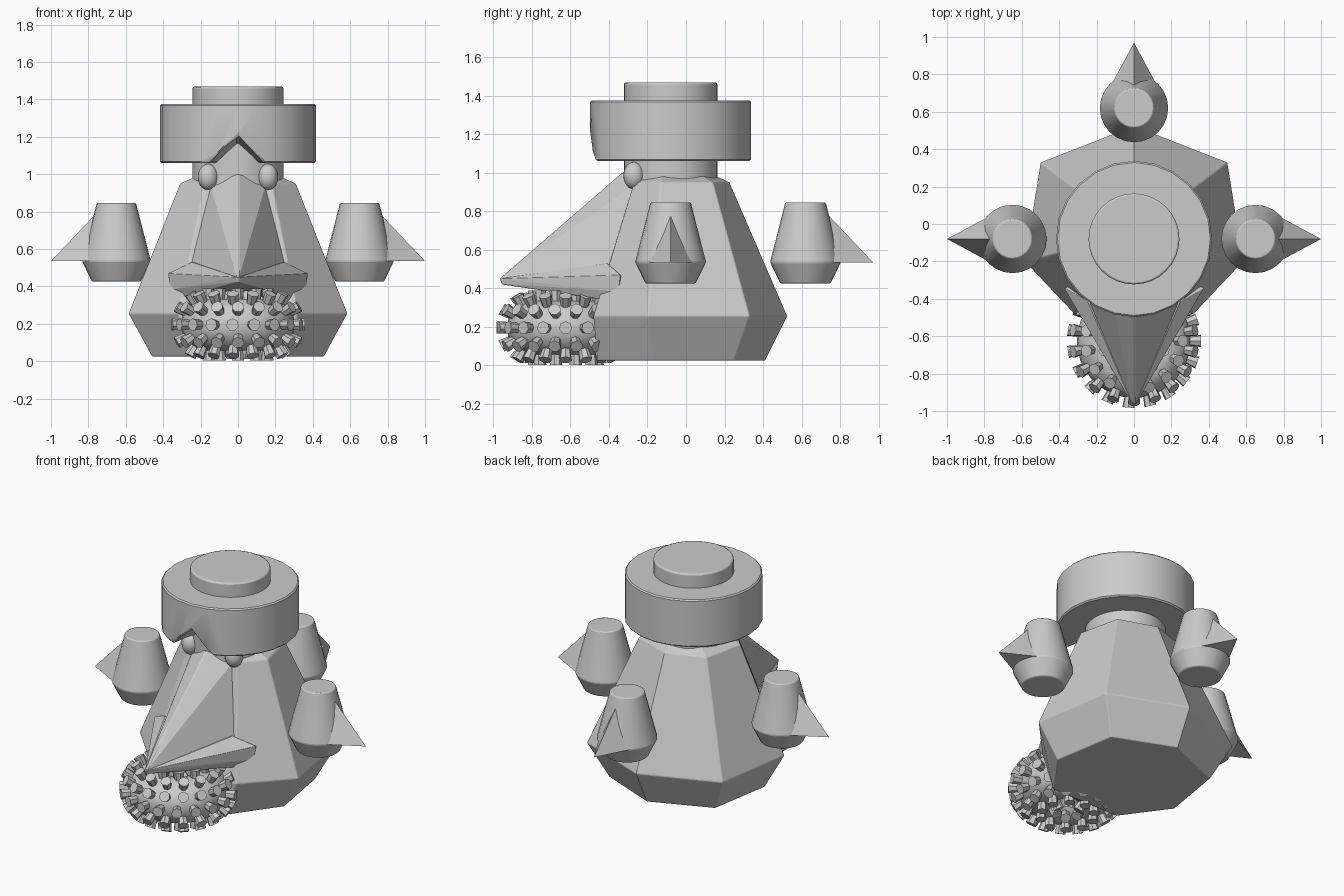
import bpy, bmesh, math
from mathutils import Vector, Matrix

if "Cube" in bpy.data.objects:
    bpy.data.objects.remove(bpy.data.objects["Cube"])

grey = bpy.data.materials.new("light_grey")
grey.diffuse_color = (0.6, 0.6, 0.6, 1)
grey.use_nodes = True
grey.node_tree.nodes["Principled BSDF"].inputs["Base Color"].default_value = grey.diffuse_color
CY = -0.08  # body axis in y


def finish(name, bm, smooth=None, bevel=0):
    bmesh.ops.recalc_face_normals(bm, faces=bm.faces)
    me = bpy.data.meshes.new(name)
    bm.to_mesh(me)
    bm.free()
    ob = bpy.data.objects.new(name, me)
    bpy.context.collection.objects.link(ob)
    me.materials.append(grey)
    if bevel:
        m = ob.modifiers.new("bevel", 'BEVEL')
        m.width = bevel
        m.segments = 2
        m.limit_method = 'ANGLE'
        m.angle_limit = math.radians(40)
    if smooth:
        bpy.ops.object.select_all(action='DESELECT')
        ob.select_set(True)
        bpy.context.view_layer.objects.active = ob
        bpy.ops.object.shade_smooth_by_angle(angle=math.radians(smooth))
    return ob


def loft(bm, rings):
    """Skin closed rings of points and cap both ends."""
    vs = [[bm.verts.new(p) for p in r] for r in rings]
    n = len(vs[0])
    for a, b in zip(vs, vs[1:]):
        for i in range(n):
            j = (i + 1) % n
            bm.faces.new((a[i], a[j], b[j], b[i]))
    bm.faces.new(vs[0][::-1])
    bm.faces.new(vs[-1])


def lathe(bm, profile, n, x=0, y=0):
    loft(bm, [[(x + r * math.cos(2 * math.pi * i / n),
                y + r * math.sin(2 * math.pi * i / n), z) for i in range(n)]
              for r, z in profile])


def hull(bm, pts):
    """Convex solid from half the points, mirrored in x."""
    full = {(s * x, y, z) for x, y, z in pts for s in (1, -1)}
    vs = [bm.verts.new(p) for p in sorted(full)]
    res = bmesh.ops.convex_hull(bm, input=vs)
    bmesh.ops.delete(bm, geom=[v for v in res["geom_interior"]
                               if isinstance(v, bmesh.types.BMVert)], context='VERTS')


def seven(back, bx, by, sx, sy, fx, fy, z):
    """Seven-sided ring, symmetric in x."""
    return [(0, back, z), (-bx, by, z), (-sx, sy, z), (-fx, fy, z),
            (fx, fy, z), (sx, sy, z), (bx, by, z)]


# Faceted body
bm = bmesh.new()
loft(bm, [seven(0.41, 0.39, 0.25, 0.46, -0.17, 0.25, -0.46, 0.025),
          seven(0.525, 0.5, 0.33, 0.585, -0.2, 0.32, -0.48, 0.255),
          seven(0.225, 0.25, 0.14, 0.31, -0.13, 0.18, -0.27, 0.95),
          seven(0.16, 0.18, 0.09, 0.24, -0.12, 0.14, -0.24, 0.98)])
finish("body", bm, bevel=0.006)

# Neck and crown
bm = bmesh.new()
lathe(bm, [(0.243, 0.9), (0.243, 1.468)], 32, 0, CY)
finish("neck_and_crown", bm, 35, 0.01)

# Hat brim with a pointed notch at the front
bm = bmesh.new()
lathe(bm, [(0.417, 1.06), (0.417, 1.375)], 24, 0, CY)
hat = finish("hat", bm)
bm = bmesh.new()
loft(bm, [[(-w, y, 0.98), (w, y, 0.98), (0, y, top)]
          for y, w, top in ((-0.6, 0.25, 1.235), (-0.25, 0.2, 1.15))])
cutter = finish("notch_cutter", bm)
cutter.hide_render = True
cutter.hide_viewport = True
cut = hat.modifiers.new("notch", 'BOOLEAN')
cut.object = cutter
cut.solver = 'EXACT'
bev = hat.modifiers.new("bevel", 'BEVEL')
bev.width = 0.008
bev.limit_method = 'ANGLE'
bev.angle_limit = math.radians(40)
bpy.ops.object.select_all(action='DESELECT')
hat.select_set(True)
bpy.context.view_layer.objects.active = hat
bpy.ops.object.shade_smooth_by_angle(angle=math.radians(35))

# Beak: tall wedge over a wide lower flange
bm = bmesh.new()
hull(bm, [(0.008, -0.965, 0.45), (0.008, -0.33, 1.0), (0.15, -0.25, 0.95),
          (0.25, -0.40, 0.52), (0.2, -0.3, 0.42), (0, -0.94, 0.42)])
finish("beak", bm, bevel=0.005)
bm = bmesh.new()
hull(bm, [(0.008, -0.965, 0.45), (0.008, -0.955, 0.42), (0.25, -0.41, 0.53),
          (0.375, -0.34, 0.47), (0.365, -0.35, 0.38), (0.3, -0.42, 0.34),
          (0.1, -0.3, 0.36)])
finish("beak_flange", bm, bevel=0.005)

# Eyes
for side in (-1, 1):
    bm = bmesh.new()
    bmesh.ops.create_uvsphere(bm, u_segments=20, v_segments=12, radius=1,
                              matrix=Matrix.Translation((side * 0.16, -0.27, 0.985))
                              @ Matrix.Diagonal((0.055, 0.055, 0.07, 1)))
    finish("eye", bm, 60)

# Bristly ring under the beak
RC, R1, R2 = Vector((0, -0.625, 0.195)), 0.165, 0.14
NU, NV = 36, 18
bm = bmesh.new()
grid = []
for i in range(NU):
    a = 2 * math.pi * i / NU
    out = Vector((math.cos(a), math.sin(a), 0))
    grid.append([bm.verts.new(RC + out * (R1 + R2 * math.cos(2 * math.pi * j / NV))
                              + Vector((0, 0, R2 * math.sin(2 * math.pi * j / NV))))
                 for j in range(NV)])
for i in range(NU):
    for j in range(NV):
        k, l = (i + 1) % NU, (j + 1) % NV
        bm.faces.new((grid[i][j], grid[k][j], grid[k][l], grid[i][l]))
finish("beard_ring", bm, 60)

# Flared knobs spread over the ring
bm = bmesh.new()
for j in range(-4, 5):
    t = math.radians(j * 30)
    radius = R1 + R2 * math.cos(t)
    count = max(6, round(2 * math.pi * radius / 0.1))
    for i in range(count):
        a = 2 * math.pi * (i + 0.5 * (j % 2)) / count
        out = Vector((math.cos(a), math.sin(a), 0))
        normal = out * math.cos(t) + Vector((0, 0, math.sin(t)))
        mat = (Matrix.Translation(RC + out * R1 + normal * (R2 + 0.02))
               @ normal.to_track_quat('Z', 'Y').to_matrix().to_4x4())
        bmesh.ops.create_cone(bm, cap_ends=True, segments=7, radius1=0.025,
                              radius2=0.034, depth=0.065, matrix=mat)
finish("beard_knobs", bm)

# Pods with pointed fins on both sides and at the back
for name, x, y, ang in (("right_pod", 0.65, CY, 0), ("left_pod", -0.65, CY, math.pi),
                        ("back_pod", 0, 0.62, math.pi / 2)):
    bm = bmesh.new()
    lathe(bm, [(0.13, 0.425), (0.184, 0.535), (0.105, 0.845)], 24, x, y)
    finish(name, bm, 25, 0.006)
    bm = bmesh.new()
    b1, b2, tip, top = [bm.verts.new(p) for p in (
        (0.08, -0.145, 0.535), (0.08, 0.145, 0.535), (0.35, 0, 0.535), (0.08, 0, 0.82))]
    for f in ((b1, b2, tip), (b1, tip, top), (b2, top, tip), (b1, top, b2)):
        bm.faces.new(f)
    bm.transform(Matrix.Translation((x, y, 0)) @ Matrix.Rotation(ang, 4, 'Z'))
    finish(name + "_fin", bm)
